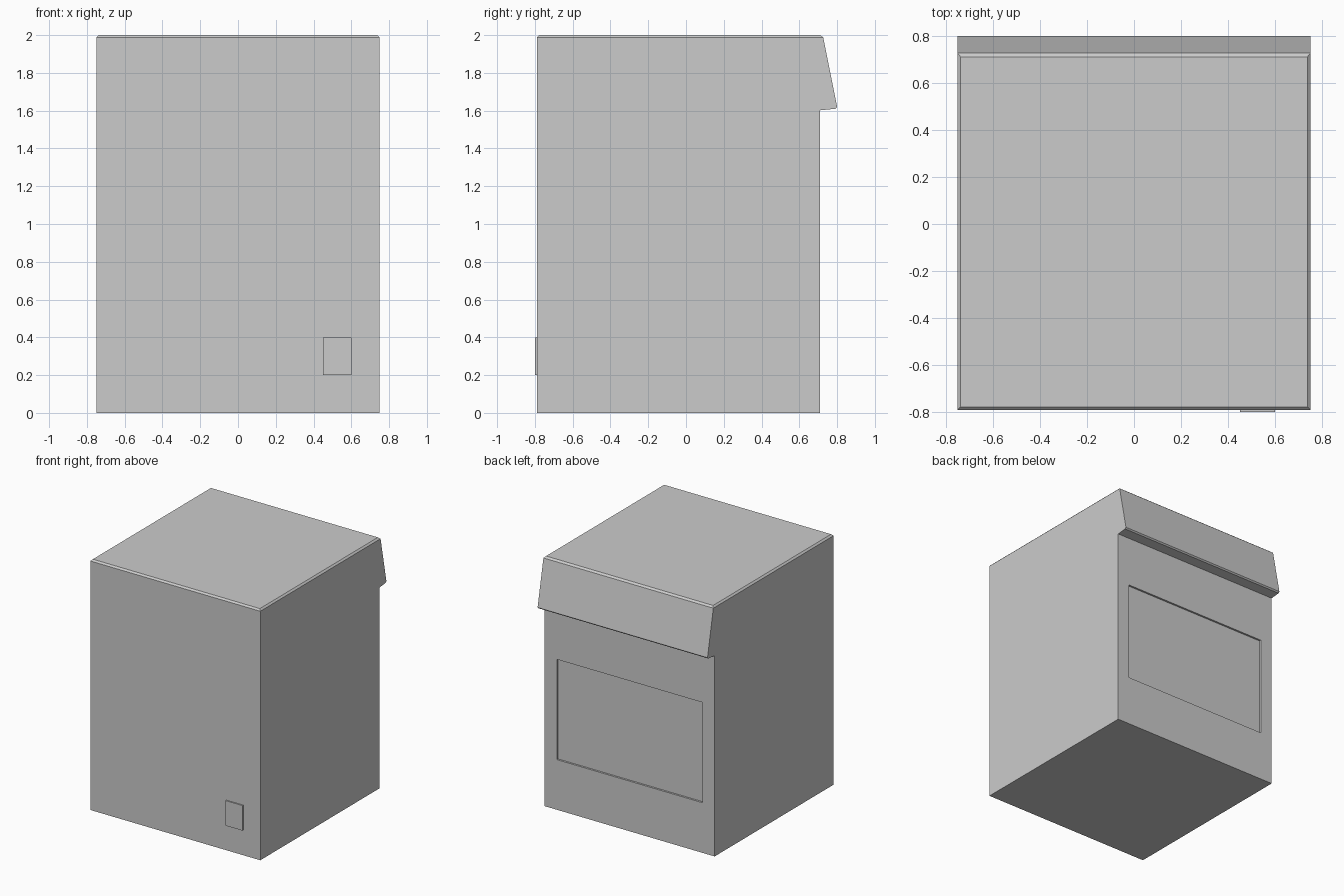
import bpy, bmesh

if "Cube" in bpy.data.objects:
    bpy.data.objects.remove(bpy.data.objects["Cube"])


def make_object(name, bm):
    bmesh.ops.recalc_face_normals(bm, faces=bm.faces[:])
    mesh = bpy.data.meshes.new(name)
    bm.to_mesh(mesh)
    bm.free()
    obj = bpy.data.objects.new(name, mesh)
    bpy.context.collection.objects.link(obj)
    return obj


# Cabinet: side profile (y, z) with the sloping rear hood, extruded across x
profile = [(-0.79, 0), (0.71, 0), (0.71, 1.602), (0.79, 1.61),
           (0.80, 1.62), (0.724, 2.0), (-0.79, 2.0)]
bm = bmesh.new()
side = bm.faces.new([bm.verts.new((-0.75, y, z)) for y, z in profile])
ext = bmesh.ops.extrude_face_region(bm, geom=[side])
bmesh.ops.translate(bm, vec=(1.5, 0, 0),
                    verts=[g for g in ext["geom"] if isinstance(g, bmesh.types.BMVert)])
bmesh.ops.recalc_face_normals(bm, faces=bm.faces[:])

# Narrow chamfer around the top
top_edges = [e for e in bm.edges if all(v.co.z > 1.999 for v in e.verts)]
bmesh.ops.bevel(bm, geom=top_edges, offset=0.013, segments=1, affect='EDGES')

# Shallow recessed panel in the rear face, below the hood
bm.normal_update()
rear = next(f for f in bm.faces
            if f.normal.y > 0.99 and f.calc_center_median().z < 1)
bmesh.ops.inset_individual(bm, faces=[rear], thickness=0.15)
for v in rear.verts:
    v.co.z = 0.4 if v.co.z < 0.8 else 1.2
ext = bmesh.ops.extrude_discrete_faces(bm, faces=[rear])
bmesh.ops.translate(bm, vec=(0, -0.015, 0), verts=ext["faces"][0].verts[:])
make_object("cabinet", bm)

# Small raised plate low on the front
bm = bmesh.new()
bmesh.ops.create_cube(bm, size=1)
bmesh.ops.scale(bm, vec=(0.15, 0.02, 0.2), verts=bm.verts[:])
bmesh.ops.translate(bm, vec=(0.525, -0.79, 0.3), verts=bm.verts[:])
make_object("front_plate", bm)
